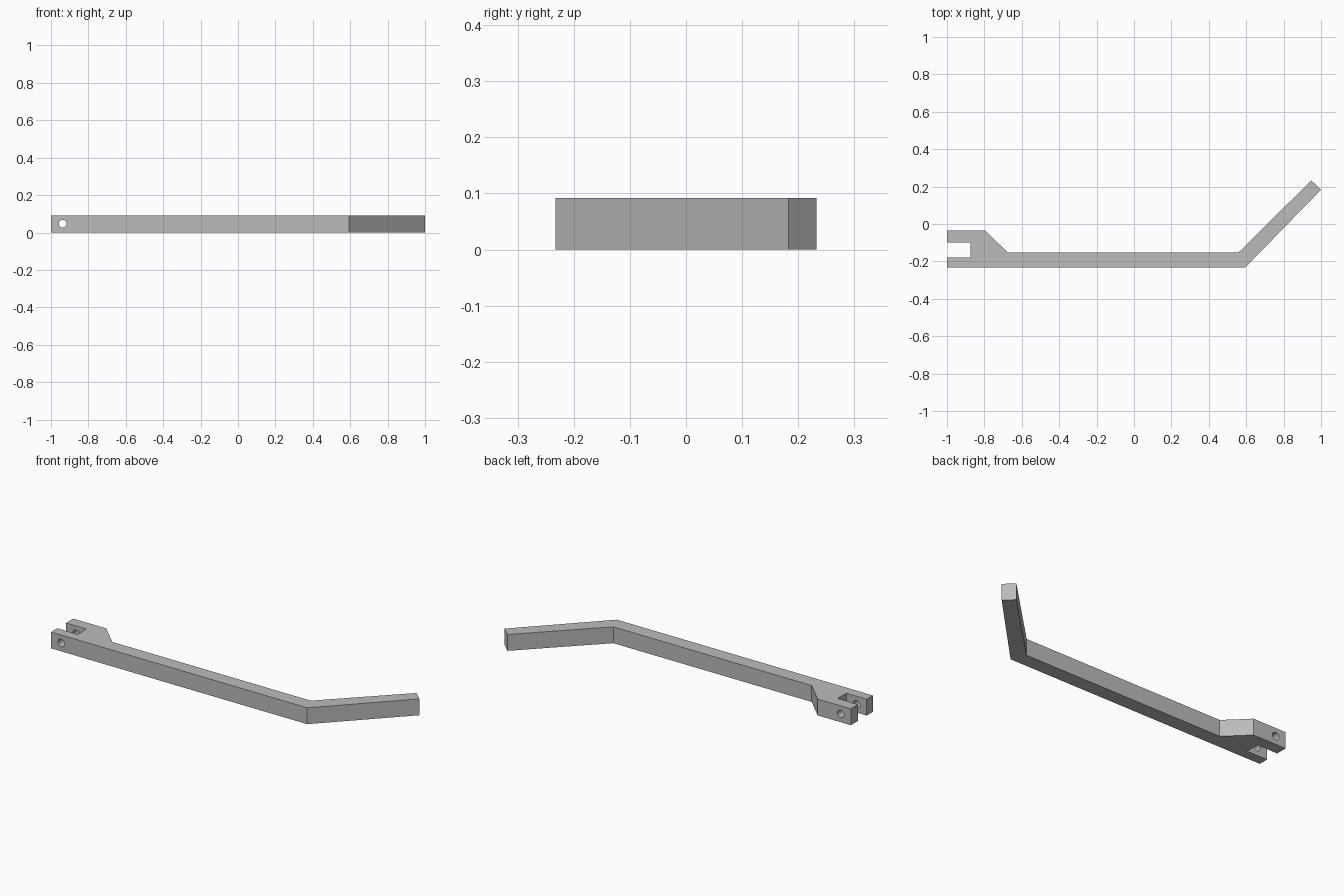
import bpy
import bmesh
from math import pi
from mathutils import Matrix, Vector

cube = bpy.data.objects.get("Cube")
if cube:
    bpy.data.objects.remove(cube)

HEIGHT = 0.092
PIN_X, PIN_Z, PIN_RADIUS = -0.937, 0.047, 0.021

# Plain grey metal
grey = bpy.data.materials.new("grey metal")
grey.use_nodes = True
colour = (0.5, 0.5, 0.5, 1)
grey.diffuse_color = colour
grey.node_tree.nodes["Principled BSDF"].inputs["Base Color"].default_value = colour


def make_object(name, bm):
    bmesh.ops.recalc_face_normals(bm, faces=bm.faces)
    mesh = bpy.data.meshes.new(name)
    bm.to_mesh(mesh)
    bm.free()
    mesh.materials.append(grey)
    obj = bpy.data.objects.new(name, mesh)
    bpy.context.scene.collection.objects.link(obj)
    return obj


# Bent lever with a forked end, extruded from its plan outline
outline = [
    (-1, -0.233), (0.594, -0.233), (1, 0.183), (0.948, 0.233),
    (0.559, -0.152), (-0.676, -0.152), (-0.794, -0.036), (-1, -0.036),
    (-1, -0.1), (-0.873, -0.1), (-0.873, -0.178), (-1, -0.178),
]
bm = bmesh.new()
base = bm.faces.new([bm.verts.new((x, y, 0)) for x, y in outline])
top = bmesh.ops.extrude_face_region(bm, geom=[base])["geom"]
top_verts = [v for v in top if isinstance(v, bmesh.types.BMVert)]
bmesh.ops.translate(bm, verts=top_verts, vec=Vector((0, 0, HEIGHT)))
lever = make_object("forked_lever", bm)

# Cutter for the pin hole through both fork arms
bm = bmesh.new()
place = Matrix.Translation((PIN_X, -0.13, PIN_Z)) @ Matrix.Rotation(pi / 2, 4, "X")
bmesh.ops.create_cone(bm, cap_ends=True, segments=32, radius1=PIN_RADIUS,
                      radius2=PIN_RADIUS, depth=0.4, matrix=place)
cutter = make_object("pin_hole_cutter", bm)
cutter.hide_render = True
cutter.hide_set(True)

hole = lever.modifiers.new("pin hole", "BOOLEAN")
hole.operation = "DIFFERENCE"
hole.solver = "EXACT"
hole.object = cutter

# Smooth hole walls, sharp everywhere else
bpy.ops.object.select_all(action="DESELECT")
bpy.context.view_layer.objects.active = lever
lever.select_set(True)
bpy.ops.object.modifier_apply(modifier=hole.name)
bpy.data.objects.remove(cutter)
bpy.ops.object.shade_smooth_by_angle()
